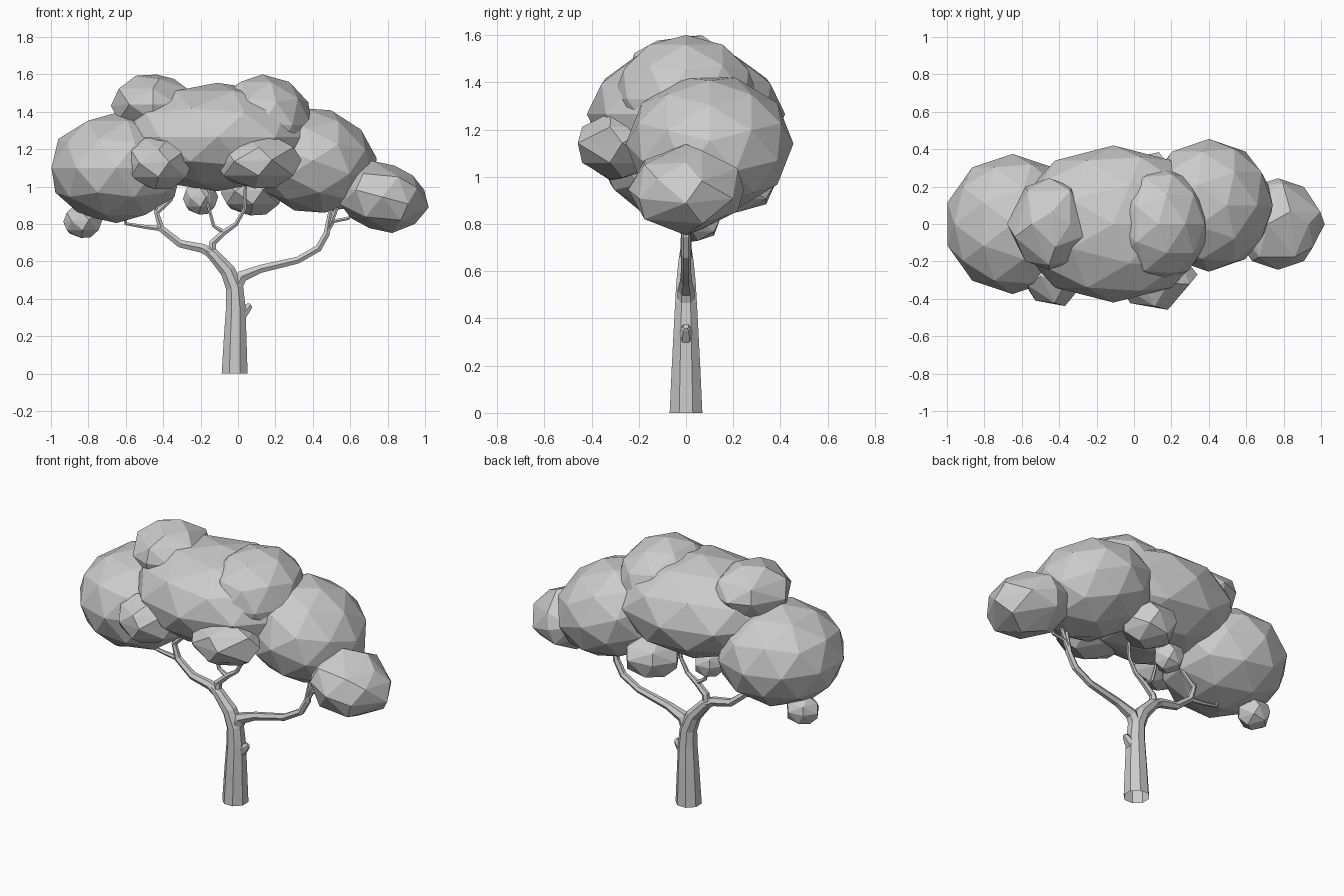
import bpy, bmesh, math
from mathutils import Vector


def blob(name, centre, radii, tilt=0, turn=0, keep=1.0):
    """Faceted leaf clump: a stretched low-poly icosphere, coarsened by keep."""
    bpy.ops.mesh.primitive_ico_sphere_add(subdivisions=2, radius=1, location=centre,
                                          rotation=(0, math.radians(tilt), math.radians(turn)))
    ob = bpy.context.object
    ob.name = name
    ob.scale = radii
    if keep < 1:
        mod = ob.modifiers.new("coarsen", 'DECIMATE')
        mod.ratio = keep
    return ob


def limb(name, pts, sides=6, cap_start=True):
    """Tapered tube in the y = 0 plane; pts are (x, z, radius)."""
    bm = bmesh.new()
    rings = []
    path = [Vector((x, 0, z)) for x, z, r in pts]
    for i, (x, z, r) in enumerate(pts):
        t = (path[min(i + 1, len(path) - 1)] - path[max(i - 1, 0)]).normalized()
        if i == 0 and not cap_start:
            t = Vector((0, 0, 1))          # flat cut at the ground
        n = Vector((t.z, 0, -t.x))
        ring = []
        for k in range(sides):
            a = 2 * math.pi * (k + 0.5) / sides
            ring.append(bm.verts.new(path[i] + n * r * math.cos(a) + Vector((0, r * math.sin(a), 0))))
        rings.append(ring)
    for a, b in zip(rings, rings[1:]):
        for k in range(sides):
            j = (k + 1) % sides
            bm.faces.new((a[k], a[j], b[j], b[k]))
    bm.faces.new(rings[-1])
    if cap_start:
        bm.faces.new(rings[0][::-1])
    bmesh.ops.recalc_face_normals(bm, faces=bm.faces)
    me = bpy.data.meshes.new(name)
    bm.to_mesh(me)
    bm.free()
    ob = bpy.data.objects.new(name, me)
    bpy.context.collection.objects.link(ob)
    return ob


# Trunk flowing into the left branch, with broken-off stub
limb("trunk", [(-0.018, 0, 0.075), (-0.015, 0.2, 0.065), (-0.012, 0.36, 0.056), (-0.018, 0.46, 0.05),
               (-0.055, 0.55, 0.044), (-0.135, 0.64, 0.034), (-0.17, 0.665, 0.028)], sides=8, cap_start=False)
limb("trunk_stub", [(0.0, 0.29, 0.035), (0.04, 0.34, 0.028), (0.06, 0.36, 0.021), (0.07, 0.366, 0.012)])

# Main branches
limb("right_branch", [(-0.02, 0.44, 0.04), (0.02, 0.52, 0.036), (0.12, 0.56, 0.025), (0.32, 0.607, 0.021),
                      (0.43, 0.67, 0.021), (0.475, 0.75, 0.02), (0.485, 0.82, 0.014), (0.51, 0.95, 0.011)])
limb("left_branch", [(-0.12, 0.63, 0.032), (-0.19, 0.67, 0.028), (-0.31, 0.695, 0.024),
                     (-0.41, 0.775, 0.021), (-0.435, 0.86, 0.017), (-0.36, 0.93, 0.013), (-0.33, 1.03, 0.01)])
limb("middle_branch", [(-0.14, 0.64, 0.026), (-0.135, 0.7, 0.022), (-0.075, 0.755, 0.018),
                       (-0.01, 0.8, 0.013), (0.035, 0.88, 0.011), (0.04, 1.02, 0.009)])

# Twigs
limb("left_twig", [(-0.41, 0.775, 0.016), (-0.5, 0.785, 0.012), (-0.6, 0.802, 0.011), (-0.61, 0.9, 0.009)])
limb("left_inner_twig", [(-0.43, 0.85, 0.014), (-0.45, 0.91, 0.011), (-0.42, 1.0, 0.009)])
limb("middle_twig", [(-0.075, 0.755, 0.015), (-0.13, 0.79, 0.011), (-0.16, 0.9, 0.009), (-0.15, 1.05, 0.008)])
limb("right_twig", [(0.475, 0.76, 0.016), (0.51, 0.815, 0.012), (0.59, 0.83, 0.01), (0.63, 0.89, 0.008)])
limb("right_inner_twig", [(0.48, 0.77, 0.015), (0.515, 0.85, 0.012), (0.55, 0.95, 0.009)])

# Large leaf clumps
blob("left_canopy", (-0.65, 0, 1.1), (0.365, 0.375, 0.295))
blob("middle_canopy", (-0.11, 0, 1.265), (0.53, 0.42, 0.29))
blob("right_canopy", (0.4, 0.1, 1.14), (0.355, 0.355, 0.285), tilt=20)
blob("upper_canopy", (0.13, 0, 1.33), (0.275, 0.31, 0.27))
blob("top_left_clump", (-0.455, 0, 1.44), (0.215, 0.245, 0.16), keep=0.6)
blob("far_right_clump", (0.77, 0, 0.945), (0.245, 0.245, 0.18), tilt=15, keep=0.6)

# Small leaf clumps under and in front of the canopy
blob("front_left_clump", (-0.425, -0.28, 1.125), (0.175, 0.16, 0.14), keep=0.5)
blob("front_middle_clump", (0.11, -0.27, 1.135), (0.22, 0.19, 0.145), keep=0.5)
blob("back_lower_clump", (0.08, 0.22, 0.975), (0.165, 0.165, 0.13), keep=0.5)
blob("inner_clump", (-0.2, 0.06, 0.94), (0.09, 0.09, 0.09), keep=0.5)
blob("low_left_clump", (-0.83, 0.05, 0.815), (0.1, 0.095, 0.09), keep=0.5)
